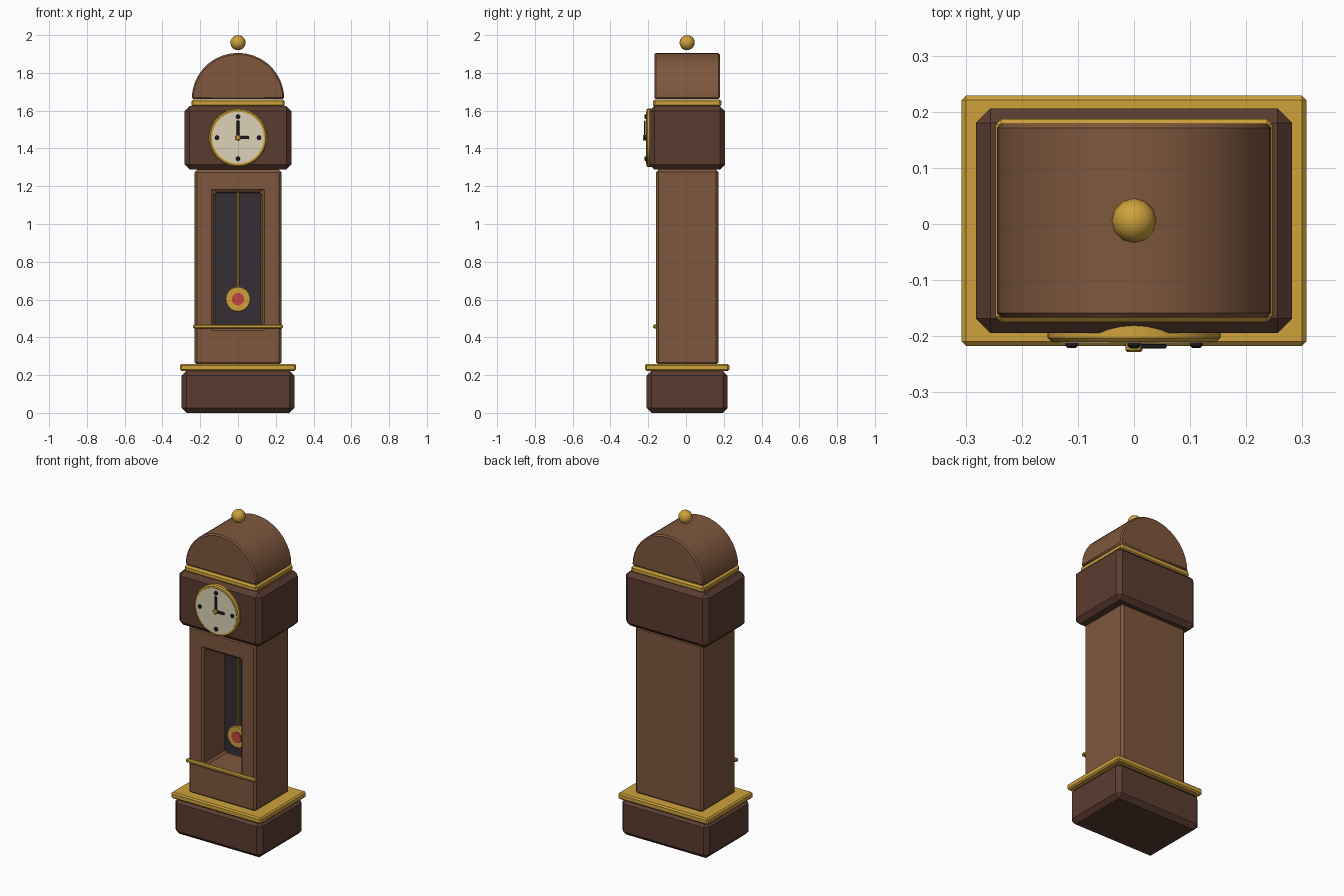
import bpy, math

if "Cube" in bpy.data.objects:
    bpy.data.objects.remove(bpy.data.objects["Cube"])

YC = 0.006  # depth centre of the case


def mat(name, rgb):
    m = bpy.data.materials.new(name)
    m.diffuse_color = (*rgb, 1)
    m.use_nodes = True
    m.node_tree.nodes["Principled BSDF"].inputs["Base Color"].default_value = m.diffuse_color
    return m


WOOD = mat("wood", (0.21, 0.095, 0.048))
DARK = mat("dark_wood", (0.105, 0.045, 0.03))
BRASS = mat("brass", (0.62, 0.36, 0.045))
CREAM = mat("cream", (0.72, 0.65, 0.48))
BLACK = mat("black", (0.015, 0.015, 0.018))
SHADE = mat("dark_panel", (0.033, 0.028, 0.036))
RED = mat("red", (0.55, 0.06, 0.05))


def finish(o, name, m, bevel=0):
    o.name = name
    if m:
        o.data.materials.append(m)
    if bevel:
        b = o.modifiers.new("bevel", 'BEVEL')
        b.width = bevel
        b.segments = 1
        b.limit_method = 'ANGLE'
        b.angle_limit = math.radians(40)
    return o


def box(name, x, y, z, m, bevel=0):
    bpy.ops.mesh.primitive_cube_add(size=1)
    o = bpy.context.object
    o.location = [(a + b) / 2 for a, b in (x, y, z)]
    o.scale = [b - a for a, b in (x, y, z)]
    bpy.ops.object.transform_apply(location=True, scale=True)
    return finish(o, name, m, bevel)


def case_box(name, hx, hy, z, m, bevel):
    return box(name, (-hx, hx), (YC - hy, YC + hy), z, m, bevel)


def disc(name, x, z, r, y0, y1, m, n=32, bevel=0):
    bpy.ops.mesh.primitive_cylinder_add(vertices=n, radius=r, depth=y1 - y0,
                                        location=(x, (y0 + y1) / 2, z),
                                        rotation=(math.pi / 2, 0, 0))
    bpy.ops.object.shade_smooth_by_angle(angle=math.radians(35))
    return finish(bpy.context.object, name, m, bevel)


# plinth and its brass moulding
case_box("plinth", 0.298, 0.214, (0, 0.222), DARK, 0.025)
case_box("plinth_trim", 0.307, 0.223, (0.222, 0.26), BRASS, 0.008)

# trunk with a deep window
trunk = case_box("trunk", 0.23, 0.165, (0.255, 1.288), WOOD, 0)
cutter = box("window_cutter", (-0.127, 0.127), (-0.3, 0.065), (0.45, 1.167), None)
cutter.hide_render = True
cutter.hide_viewport = True
cutter.display_type = 'WIRE'
cut = trunk.modifiers.new("window", 'BOOLEAN')
cut.operation = 'DIFFERENCE'
cut.solver = 'EXACT'
cut.object = cutter
finish(trunk, "trunk", None, 0.013)
box("window_back", (-0.127, 0.127), (0.056, 0.068), (0.45, 1.167), SHADE)
box("window_sill", (-0.237, 0.237), (-0.174, -0.15), (0.446, 0.468), BRASS, 0.006)

# pendulum
bpy.ops.mesh.primitive_cylinder_add(vertices=10, radius=0.007, depth=0.57,
                                    location=(0, 0, 0.885))
finish(bpy.context.object, "pendulum_rod", BRASS)
disc("pendulum_bob", 0, 0.602, 0.067, -0.012, 0.012, BRASS, bevel=0.004)
disc("pendulum_badge", 0, 0.602, 0.033, -0.018, 0.0, RED, n=24)

# hood and its brass moulding
case_box("hood", 0.282, 0.2, (1.288, 1.624), DARK, 0.026)
case_box("hood_trim", 0.247, 0.181, (1.62, 1.66), BRASS, 0.01)

# clock face
CZ = 1.457
disc("dial_rim", 0, CZ, 0.154, -0.21, -0.17, BRASS, n=40, bevel=0.007)
disc("dial_face", 0, CZ, 0.137, -0.212, -0.19, CREAM, n=40)
for i in range(4):
    a = i * math.pi / 2
    disc(f"hour_marker_{i + 1}", 0.111 * math.cos(a), CZ + 0.111 * math.sin(a),
         0.012, -0.221, -0.205, BLACK, n=10, bevel=0.004)
box("minute_hand", (-0.008, 0.008), (-0.222, -0.214), (CZ, CZ + 0.09), BLACK, 0.002)
box("hour_hand", (0, 0.058), (-0.222, -0.214), (CZ - 0.008, CZ + 0.008), BLACK, 0.002)
disc("hand_hub", 0, CZ, 0.015, -0.228, -0.205, BRASS, n=12, bevel=0.003)

# half-round bonnet
R, N, Z0, HY = 0.245, 18, 1.661, 0.173
ring = [(R * math.cos(math.pi * i / N), Z0 + R * math.sin(math.pi * i / N))
        for i in range(N + 1)]
k = N + 1
verts = [(x, y, z) for y in (YC - HY, YC + HY) for x, z in ring]
faces = [list(range(k)), list(range(2 * k - 1, k - 1, -1))]
faces += [(i, i + k, (i + 1) % k + k, (i + 1) % k) for i in range(k)]
me = bpy.data.meshes.new("bonnet")
me.from_pydata(verts, [], faces)
bonnet = bpy.data.objects.new("bonnet", me)
bpy.context.collection.objects.link(bonnet)
bpy.ops.object.select_all(action='DESELECT')
bpy.context.view_layer.objects.active = bonnet
bonnet.select_set(True)
bpy.ops.object.mode_set(mode='EDIT')
bpy.ops.mesh.select_all(action='SELECT')
bpy.ops.mesh.normals_make_consistent(inside=False)
bpy.ops.object.mode_set(mode='OBJECT')
bpy.ops.object.shade_smooth_by_angle(angle=math.radians(30))
finish(bonnet, "bonnet", WOOD, 0.008)

# finial
bpy.ops.mesh.primitive_uv_sphere_add(segments=12, ring_count=10, radius=0.04,
                                     location=(0, YC, 1.96))
bpy.ops.object.shade_smooth()
finish(bpy.context.object, "finial", BRASS)
